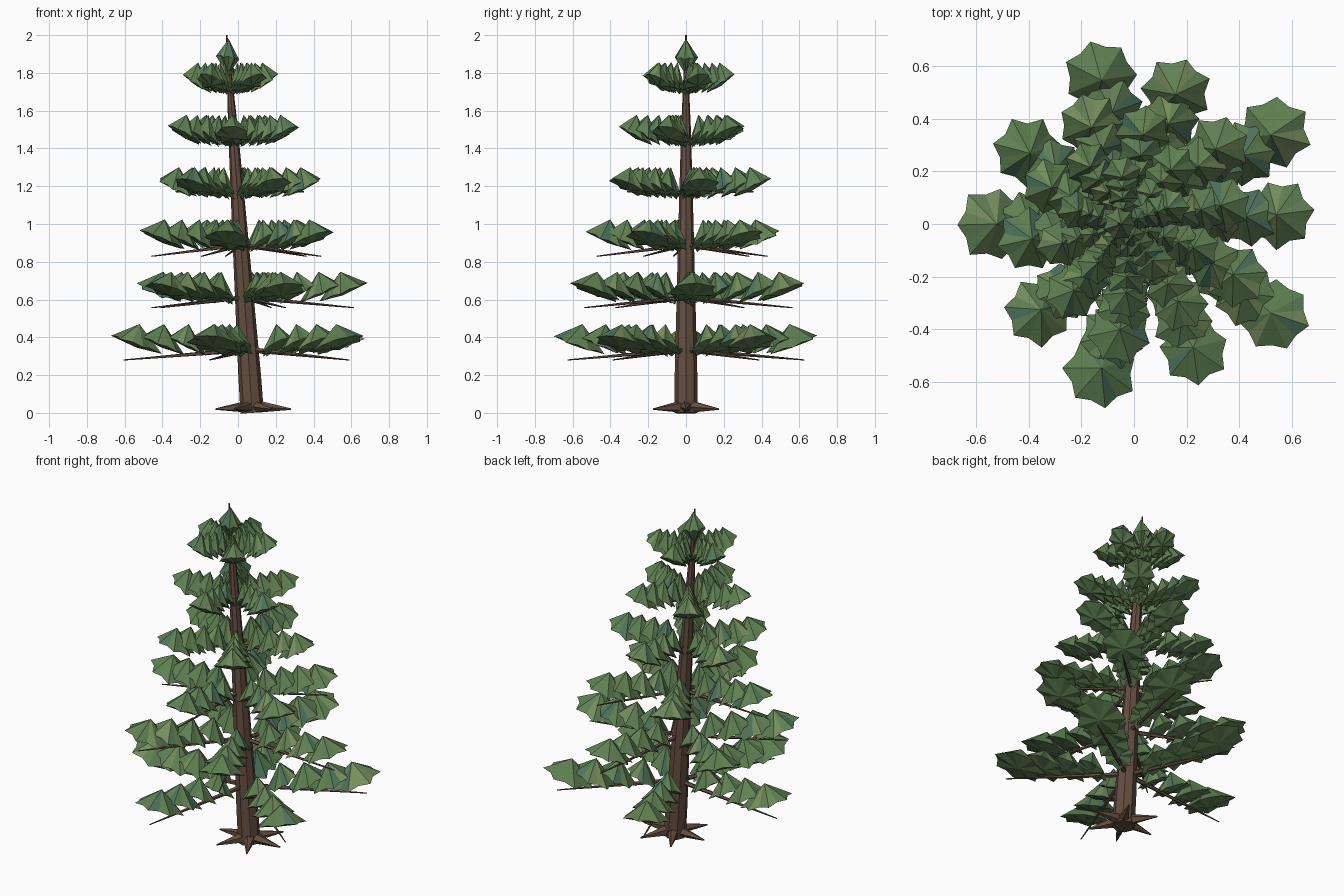
import bpy, bmesh, math, random
from mathutils import Vector

if "Cube" in bpy.data.objects:
    bpy.data.objects.remove(bpy.data.objects["Cube"])

random.seed(4)


def material(name, rgb):
    m = bpy.data.materials.new(name)
    m.diffuse_color = (*rgb, 1)
    m.use_nodes = True
    m.node_tree.nodes["Principled BSDF"].inputs["Base Color"].default_value = m.diffuse_color
    return m


BARK = material("bark", (0.13, 0.075, 0.05))
GREENS = [material("needle_green", (0.115, 0.215, 0.085)),
          material("needle_light", (0.18, 0.27, 0.11)),
          material("needle_blue", (0.075, 0.17, 0.11))]


def finish(name, bm, mats):
    bmesh.ops.recalc_face_normals(bm, faces=bm.faces)
    me = bpy.data.meshes.new(name)
    bm.to_mesh(me)
    bm.free()
    for m in mats:
        me.materials.append(m)
    ob = bpy.data.objects.new(name, me)
    bpy.context.collection.objects.link(ob)
    return ob


def tube(bm, path, sides):
    """Faceted tapering tube through (point, radius) stations."""
    pts = [Vector(p) for p, r in path]
    axis = (pts[-1] - pts[0]).normalized()
    u = axis.cross(Vector((0, 1, 0)) if abs(axis.z) > 0.9 else Vector((0, 0, 1))).normalized()
    v = axis.cross(u)
    rings = []
    for p, (_, r) in zip(pts, path):
        rings.append([bm.verts.new(p + r * (u * math.cos(a) + v * math.sin(a)))
                      for a in (math.tau * k / sides for k in range(sides))])
    for a, b in zip(rings, rings[1:]):
        for k in range(sides):
            j = (k + 1) % sides
            bm.faces.new((a[k], a[j], b[j], b[k]))
    bm.faces.new(rings[0])
    bm.faces.new(rings[-1])


def pad(bm, center, out, radius, rim, lift, top, bottom, points=7):
    """Star-shaped needle clump, rim rising by lift toward the out direction."""
    c = Vector(center)
    spin = random.uniform(0, math.tau)
    ring = []
    for k in range(points * 2):
        a = spin + math.pi * k / points
        r = radius * (0.82 if k % 2 else random.uniform(0.97, 1.06))
        d = Vector((math.cos(a), math.sin(a), 0))
        ring.append(bm.verts.new(c + d * r + Vector((0, 0, rim + lift * d.dot(out) * r / radius
                                                     + (0.008 if k % 2 else 0)))))
    apex = bm.verts.new(c - out * radius * 0.1 + Vector((0, 0, top)))
    base = bm.verts.new(c + Vector((0, 0, bottom)))
    for k in range(points * 2):
        j = (k + 1) % (points * 2)
        f = bm.faces.new((ring[k], ring[j], apex))
        f.material_index = random.choices((0, 1, 2), (8, 1, 1))[0]
        bm.faces.new((ring[j], ring[k], base))


def trunk_x(z):
    return 0.075 - 0.0675 * z


# Leaning trunk
bm = bmesh.new()
tube(bm, [((trunk_x(z), 0, z), r) for z, r in
          ((0, 0.062), (0.2, 0.06), (0.6, 0.05), (1.0, 0.04), (1.5, 0.026), (2.0, 0.004))], 8)
finish("trunk", bm, [BARK])

# Six spike roots
bm = bmesh.new()
for k in range(6):
    a = math.tau * k / 6
    d = Vector((math.cos(a), math.sin(a), 0))
    c = Vector((0.08, 0, 0))
    tube(bm, [(c + d * 0.03 + Vector((0, 0, 0.033)), 0.033),
              (c + d * 0.2 + Vector((0, 0, 0.02)), 0.004)], 5)
finish("roots", bm, [BARK])

# Tiers: clump reach, clump radius, branch length, branch tip drop
TIERS = [(0.59, 0.14, 0.66, -0.03), (0.52, 0.13, 0.58, -0.03), (0.42, 0.12, 0.48, -0.035),
         (0.35, 0.105, 0.36, 0.03), (0.27, 0.09, 0.27, 0.035), (0.185, 0.075, 0.19, 0.04)]
for i, (reach, radius, length, drop) in enumerate(TIERS):
    z = 0.31 + 0.277 * i
    cx = trunk_x(z)
    wood, green = bmesh.new(), bmesh.new()
    for k in range(5):
        a = math.radians(36 + 40 * i + 72 * k)
        d = Vector((math.cos(a), math.sin(a), 0))
        hub = Vector((cx, 0, z))
        tube(wood, [(hub + Vector((0, 0, 0.025)), 0.015 - 0.0015 * i),
                    (hub + d * length + Vector((0, 0, drop)), 0.003)], 5)
        for n in range(4):
            t = 1 - 0.225 * n
            pad(green, hub + d * reach * t, d, radius * (1 - 0.13 * n),
                0.05 - 0.004 * n, 0.05, 0.16, 0.035)
    finish(f"branches_tier_{i + 1}", wood, [BARK])
    finish(f"foliage_tier_{i + 1}", green, GREENS)

# Narrow clump around the leader
bm = bmesh.new()
pad(bm, (-0.055, 0, 1.79), Vector((-1, 0, 0)), 0.062, 0.09, 0.01, 0.19, 0.0)
finish("foliage_top", bm, GREENS)
